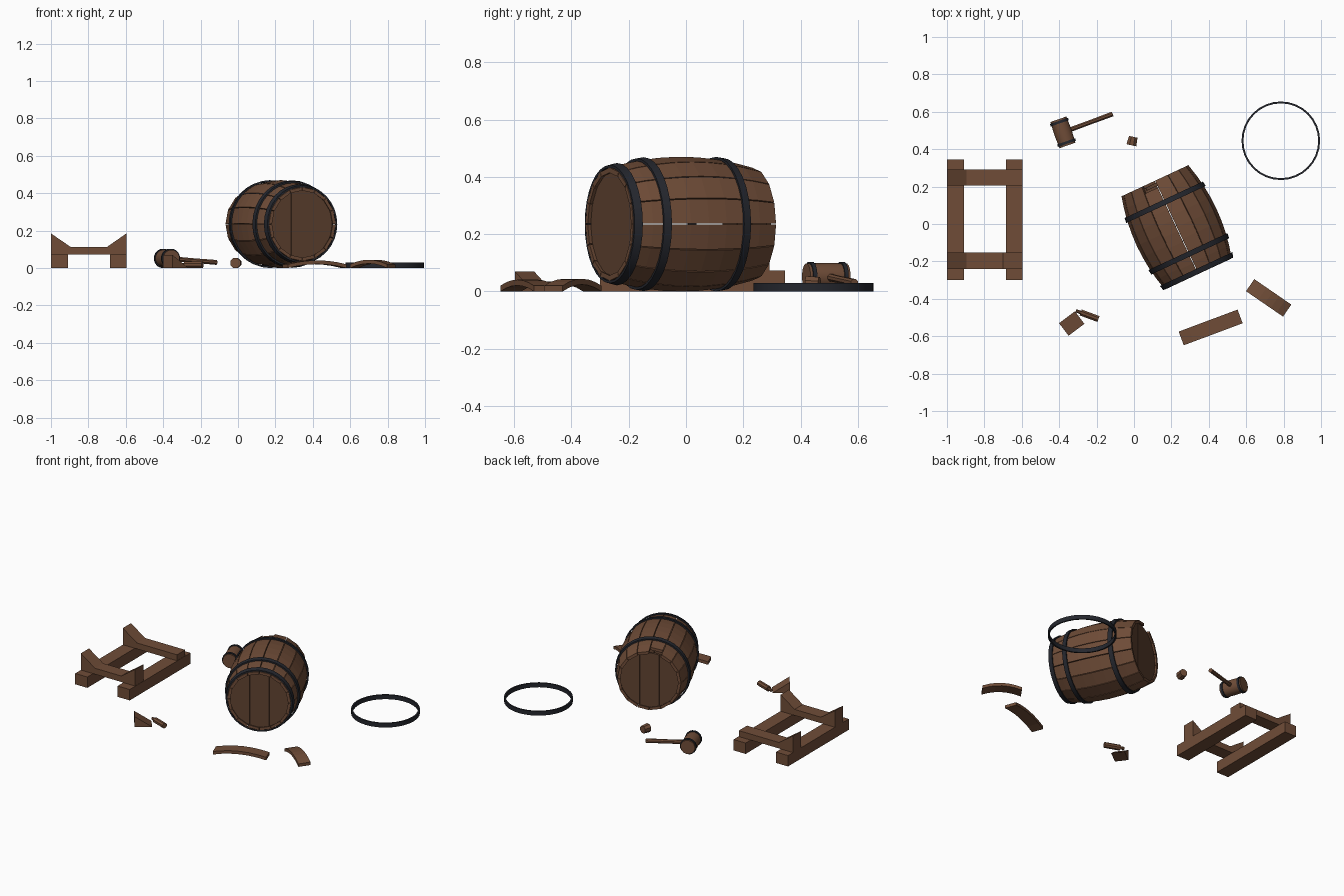
import bpy, bmesh, math
from math import sin, cos, pi, radians
from mathutils import Vector, Matrix

if "Cube" in bpy.data.objects:
    bpy.data.objects.remove(bpy.data.objects["Cube"])


def material(name, rgb):
    m = bpy.data.materials.new(name)
    m.use_nodes = True
    m.diffuse_color = (*rgb, 1)
    m.node_tree.nodes["Principled BSDF"].inputs["Base Color"].default_value = (*rgb, 1)
    return m


WOOD = material("oak_brown", (0.16, 0.073, 0.039))
DARK = material("dark_oak", (0.115, 0.055, 0.03))
IRON = material("black_iron", (0.018, 0.02, 0.027))


def loft(name, rings, mat, place=Matrix(), loop=False, smooth=False):
    """Skin a series of cross-sections; cap the ends unless they form a loop."""
    bm = bmesh.new()
    vs = [[bm.verts.new(p) for p in ring] for ring in rings]
    n = len(vs[0])
    pairs = list(zip(vs, vs[1:])) + ([(vs[-1], vs[0])] if loop else [])
    for a, b in pairs:
        for i in range(n):
            j = (i + 1) % n
            bm.faces.new((a[i], a[j], b[j], b[i]))
    if not loop:
        bm.faces.new(vs[0])
        bm.faces.new(vs[-1])
    bmesh.ops.recalc_face_normals(bm, faces=bm.faces)
    me = bpy.data.meshes.new(name)
    bm.to_mesh(me)
    bm.free()
    me.materials.append(mat)
    ob = bpy.data.objects.new(name, me)
    ob.matrix_world = place
    bpy.context.collection.objects.link(ob)
    if smooth:
        bpy.ops.object.select_all(action='DESELECT')
        ob.select_set(True)
        bpy.context.view_layer.objects.active = ob
        bpy.ops.object.shade_smooth_by_angle(angle=radians(35))
    return ob


def at(x, y, z, yaw=0):
    return Matrix.Translation((x, y, z)) @ Matrix.Rotation(radians(yaw), 4, 'Z')


def box(name, lo, hi, mat):
    (x0, y0, z0), (x1, y1, z1) = lo, hi
    return loft(name, [[(x0, y0, z), (x1, y0, z), (x1, y1, z), (x0, y1, z)]
                       for z in (z0, z1)], mat)


def extrude_y(name, profile, y0, y1, mat, place=Matrix()):
    return loft(name, [[(x, y, z) for x, z in profile] for y in (y0, y1)], mat, place)


def rod(name, a, b, radii, sides, mat, smooth=False):
    """Round bar from a to b with radii spaced evenly along it."""
    a, b = Vector(a), Vector(b)
    q = (b - a).to_track_quat('Z', 'Y')
    rings = []
    for k, r in enumerate(radii):
        c = a.lerp(b, k / (len(radii) - 1))
        rings.append([c + q @ Vector((r * cos(2 * pi * (i + .5) / sides),
                                      r * sin(2 * pi * (i + .5) / sides), 0))
                      for i in range(sides)])
    return loft(name, rings, mat, smooth=smooth)


def hoop(name, y, half, radius, thick, place):
    """Iron band around the local y axis; radius is a function of y."""
    rings = []
    for i in range(32):
        a = 2 * pi * i / 32
        section = [(y + s * half, radius(y + s * half) + o)
                   for s, o in ((-1, 0), (1, 0), (1, thick), (-1, thick))]
        rings.append([(r * cos(a), t, r * sin(a)) for t, r in section])
    return loft(name, rings, IRON, place, loop=True, smooth=True)


# Barrel staves: sixteen bowed boards with open seams
L, STAVES, THICK = 0.275, 16, 0.018
barrel = at(0.228, -0.018, 0.235, 25)


def bulge(y):
    return 0.235 - 0.038 * (y / L) ** 2


for s in range(STAVES):
    a0 = 2 * pi * s / STAVES + 0.008
    a1 = 2 * pi * (s + 1) / STAVES - 0.008
    back = L - 0.04 if s == 4 else L      # one stave is snapped short
    rings = []
    for k in range(9):
        y = -L + (back + L) * k / 8
        r = bulge(y)
        rings.append([(q * cos(a), y, q * sin(a)) for q, a in
                      ((r, a0), (r, a1), (r - THICK, a1), (r - THICK, a0))])
    loft(f"barrel_stave_{s + 1}", rings, WOOD, barrel)

# Barrel heads: three planks each, set in from the ends
R = 0.181
for end, side in (("front", -1), ("back", 1)):
    for i, (x0, x1) in enumerate(((-R, -0.061), (-0.059, 0.059), (0.061, R))):
        xs = [x0 + (x1 - x0) * k / 8 for k in range(9)]
        if i != 1:                        # round the outer planks evenly
            b0, b1 = math.acos(x0 / R), math.acos(x1 / R)
            xs = [R * cos(b0 + (b1 - b0) * k / 8) for k in range(9)]
        h = [math.sqrt(max(R * R - x * x, 1e-5)) for x in xs]
        outline = list(zip(xs, h)) + [(x, -z) for x, z in reversed(list(zip(xs, h)))]
        extrude_y(f"{end}_head_plank_{i + 1}", outline, side * 0.262, side * 0.245,
                  DARK, barrel)

# Iron hoops on the barrel, and the one lying loose
for name, y in (("front_end", -0.26), ("front", -0.157), ("back", 0.149)):
    hoop(name + "_hoop", y, 0.014, bulge, 0.009, barrel)
loose = Matrix.Translation((0.785, 0.445, 0.0145)) @ Matrix.Rotation(pi / 2, 4, 'X')
hoop("loose_hoop", 0, 0.0145, lambda y: 0.2, 0.01, loose)

# Cradle: two runners and two notched cross beams
for side, x in (("right", -1.0), ("left", -0.685)):
    box(f"cradle_{side}_runner", (x, -0.3, 0), (x + 0.09, 0.345, 0.073), WOOD)
left_half = [(-1, 0.073), (-1, 0.185), (-0.895, 0.113)]
horn = [(-0.7, 0.113), (-0.597, 0.185), (-0.597, 0.073)]
broken = [(-0.7, 0.113), (-0.597, 0.113), (-0.597, 0.073)]
extrude_y("cradle_front_beam", left_half + horn, -0.24, -0.153, WOOD)
extrude_y("cradle_back_beam", left_half + broken, 0.205, 0.292, WOOD)

# Horn snapped off the cradle
extrude_y("broken_horn", [(-0.053, 0), (-0.053, 0.07), (0.053, 0)], -0.042, 0.042,
          WOOD, at(-0.333, -0.532, 0, 37))

# Spigot peg and bung
rod("spigot_peg", (-0.285, -0.473, 0.018), (-0.19, -0.508, 0.018), (0.018, 0.018), 8, WOOD)
rod("spigot_tip", (-0.31, -0.464, 0.018), (-0.285, -0.473, 0.018), (0.01, 0.01), 8, WOOD)
rod("bung", (-0.014, 0.421, 0.027), (-0.004, 0.466, 0.027), (0.029, 0.025), 8, WOOD)

# Mallet: head, two iron bands and a sloping handle
c, d = Vector((-0.38, 0.49, 0.052)), Vector((0.33, -0.944, 0))
rod("mallet_head", c - d * 0.074, c + d * 0.074, (0.046, 0.049, 0.046), 16, WOOD, True)
for name, t in (("front", 0.058), ("back", -0.058)):
    rod(f"mallet_{name}_band", c + d * (t - 0.007), c + d * (t + 0.007),
        (0.052, 0.052), 16, IRON, True)
rod("mallet_handle", c, (-0.115, 0.588, 0.03), (0.014, 0.013, 0.014), 8, WOOD)


# Loose bowed stave pieces on the ground
def loose_stave(name, x, y, yaw, length, rise):
    rings = []
    for k in range(7):
        u = k / 3 - 1
        z = rise * (1 - u * u)
        rings.append([(u * length / 2, v, z + w) for v, w in
                      ((-0.039, 0), (0.039, 0), (0.039, 0.02), (-0.039, 0.02))])
    loft(name, rings, WOOD, at(x, y, 0, yaw))


loose_stave("long_loose_stave", 0.41, -0.553, 20.5, 0.336, 0.021)
loose_stave("short_loose_stave", 0.72, -0.395, -34.5, 0.24, 0.024)
